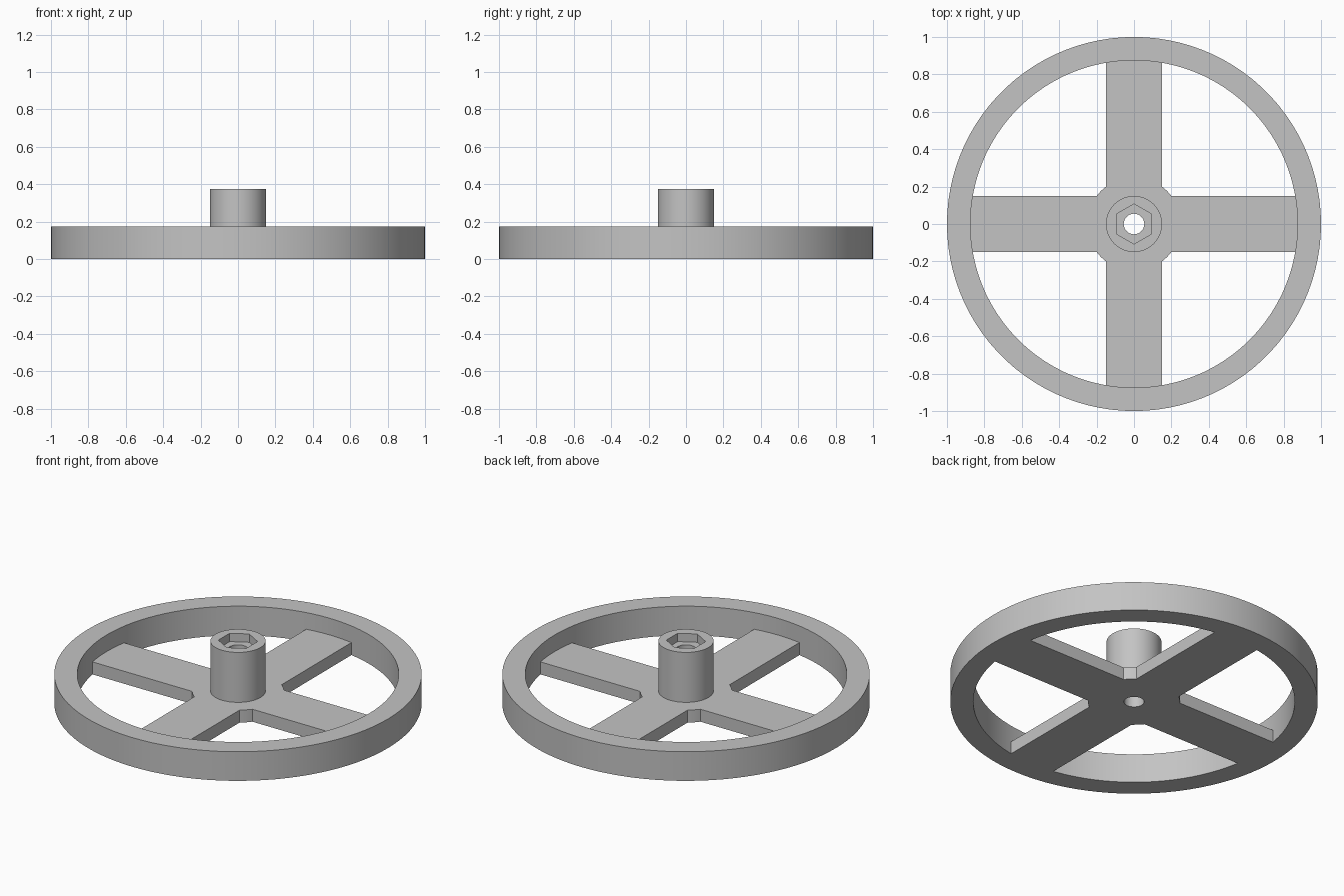
import bpy
import math

cube = bpy.data.objects.get("Cube")
if cube:
    bpy.data.objects.remove(cube, do_unlink=True)

# Single light grey finish
grey = bpy.data.materials.new("light_grey")
grey.use_nodes = True
color = (0.55, 0.55, 0.55, 1)
grey.diffuse_color = color
grey.node_tree.nodes["Principled BSDF"].inputs["Base Color"].default_value = color


def disc(name, radius, z0, z1, sides, turn=0):
    bpy.ops.mesh.primitive_cylinder_add(
        vertices=sides, radius=radius, depth=z1 - z0,
        location=(0, 0, (z0 + z1) / 2), rotation=(0, 0, turn))
    obj = bpy.context.object
    obj.name = name
    obj.data.materials.append(grey)
    return obj


def bar(name, size):
    bpy.ops.mesh.primitive_cube_add(size=1, location=(0, 0, size[2] / 2))
    obj = bpy.context.object
    obj.name = name
    obj.scale = size
    bpy.ops.object.transform_apply(location=True, scale=True)
    obj.data.materials.append(grey)
    return obj


def combine(target, tool, operation):
    mod = target.modifiers.new(operation.lower(), 'BOOLEAN')
    mod.operation = operation
    mod.solver = 'EXACT'
    mod.object = tool
    bpy.context.view_layer.objects.active = target
    bpy.ops.object.modifier_apply(modifier=mod.name)
    bpy.data.objects.remove(tool, do_unlink=True)


RIM_TOP, SPOKE_TOP, HUB_TOP = 0.175, 0.075, 0.375

# Open rim
wheel = disc("wheel", 1.0, 0, RIM_TOP, 100)
combine(wheel, disc("rim_opening", 0.875, -0.1, 0.3, 100), 'DIFFERENCE')

# Crossed spokes, boss disc and hub
spokes = bar("spokes", (1.88, 0.3, SPOKE_TOP))
combine(spokes, bar("cross_spoke", (0.3, 1.88, SPOKE_TOP)), 'UNION')
combine(spokes, disc("boss", 0.25, 0, SPOKE_TOP, 48), 'UNION')
combine(spokes, disc("hub", 0.15, 0.03, HUB_TOP, 48), 'UNION')
combine(wheel, spokes, 'UNION')

# Shaft bore and hexagonal nut pocket
combine(wheel, disc("bore", 0.055, -0.1, 0.5, 32), 'DIFFERENCE')
combine(wheel, disc("nut_pocket", 0.107, HUB_TOP - 0.05, 0.5, 6), 'DIFFERENCE')

bpy.ops.object.select_all(action='DESELECT')
wheel.select_set(True)
bpy.context.view_layer.objects.active = wheel
bpy.ops.object.shade_smooth_by_angle(angle=math.radians(30))
